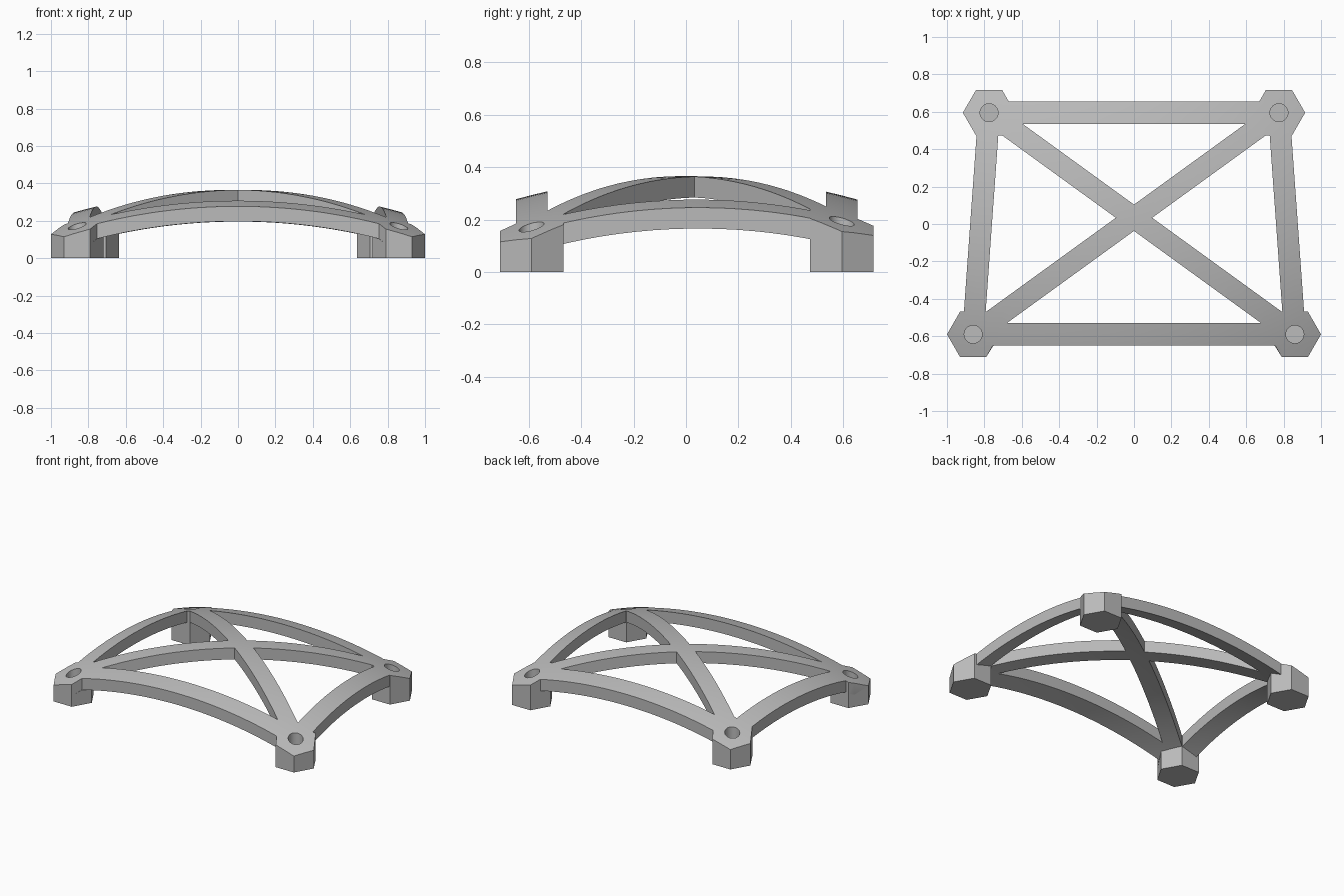
import bpy, bmesh, math
from mathutils import Vector

cube = bpy.data.objects.get("Cube")
if cube:
    bpy.data.objects.remove(cube)

FRONT_L, FRONT_R = Vector((0.86, -0.59)), Vector((-0.86, -0.59))
BACK_L, BACK_R = Vector((0.775, 0.595)), Vector((-0.775, 0.595))
CORNERS = [FRONT_L, FRONT_R, BACK_L, BACK_R]
BAR_DEPTH = 0.08

grey = bpy.data.materials.new("plain grey")
grey.use_nodes = True
COLOUR = (0.5, 0.5, 0.5, 1)
grey.diffuse_color = COLOUR
grey.node_tree.nodes["Principled BSDF"].inputs["Base Color"].default_value = COLOUR


def dome(x, y):
    """Height of the domed top surface."""
    s = 0.152 * x * x + 0.204 * y * y
    return 0.366 - s - 0.3 * s * s


def add_object(name, bm):
    bmesh.ops.recalc_face_normals(bm, faces=bm.faces)
    mesh = bpy.data.meshes.new(name)
    bm.to_mesh(mesh)
    bm.free()
    mesh.materials.append(grey)
    obj = bpy.data.objects.new(name, mesh)
    bpy.context.collection.objects.link(obj)
    return obj


def prism(name, points, low, high):
    """Upright prism over a flat outline."""
    bm = bmesh.new()
    face = bm.faces.new([bm.verts.new((p[0], p[1], low)) for p in points])
    top = bmesh.ops.extrude_face_region(bm, geom=[face])["geom"]
    for v in top:
        if isinstance(v, bmesh.types.BMVert):
            v.co.z = high
    return add_object(name, bm)


def polygon(centre, radius, sides):
    return [(centre.x + radius * math.cos(math.tau * i / sides),
             centre.y + radius * math.sin(math.tau * i / sides)) for i in range(sides)]


def bar(name, a, b, half):
    side = (b - a).orthogonal().normalized() * half
    return prism(name, [a + side, b + side, b - side, a - side], 0, 1)


def domed_block(name, drop, flat):
    """Block between the lowered dome surface and a flat level."""
    bm = bmesh.new()
    bmesh.ops.create_grid(bm, x_segments=44, y_segments=34, size=1.1)
    for v in bm.verts:
        v.co.z = dome(v.co.x, v.co.y) - drop
    top = bmesh.ops.extrude_face_region(bm, geom=bm.faces[:])["geom"]
    for v in top:
        if isinstance(v, bmesh.types.BMVert):
            v.co.z = flat
    return add_object(name, bm)


def combine(target, tool, operation):
    mod = target.modifiers.new("combine", "BOOLEAN")
    mod.operation, mod.solver, mod.object = operation, "EXACT", tool
    bpy.context.view_layer.update()
    graph = bpy.context.evaluated_depsgraph_get()
    mesh = bpy.data.meshes.new_from_object(target.evaluated_get(graph))
    target.modifiers.clear()
    target.data = mesh


def discard(obj):
    bpy.data.objects.remove(obj)


# Plan of the frame: four edge bars and two diagonals
frame = bar("arched_frame", FRONT_L, FRONT_R, 0.06)
for a, b, half in [(BACK_L, BACK_R, 0.06), (FRONT_L, BACK_L, 0.058),
                   (FRONT_R, BACK_R, 0.058), (FRONT_L, BACK_R, 0.057),
                   (FRONT_R, BACK_L, 0.057)]:
    piece = bar("bar", a, b, half)
    combine(frame, piece, "UNION")
    discard(piece)

# Hexagonal corner feet, kept solid to the ground
hollow = domed_block("under_arch", BAR_DEPTH, -0.5)
for corner in CORNERS:
    foot = prism("foot", polygon(corner, 0.14, 6), 0, 1)
    combine(frame, foot, "UNION")
    discard(foot)
    keep = prism("foot_keep", polygon(corner, 0.14, 6), -1, 2)
    combine(hollow, keep, "DIFFERENCE")
    discard(keep)

# Domed top and arched underside
above = domed_block("above_dome", 0, 1.5)
for cutter in (above, hollow):
    combine(frame, cutter, "DIFFERENCE")
    discard(cutter)

# Blind round sockets in the feet
for corner in CORNERS:
    socket = prism("socket", polygon(corner, 0.048, 32), 0.11, 1)
    combine(frame, socket, "DIFFERENCE")
    discard(socket)

bpy.ops.object.select_all(action="DESELECT")
frame.select_set(True)
bpy.context.view_layer.objects.active = frame
bpy.ops.object.shade_smooth_by_angle(angle=math.radians(30))
